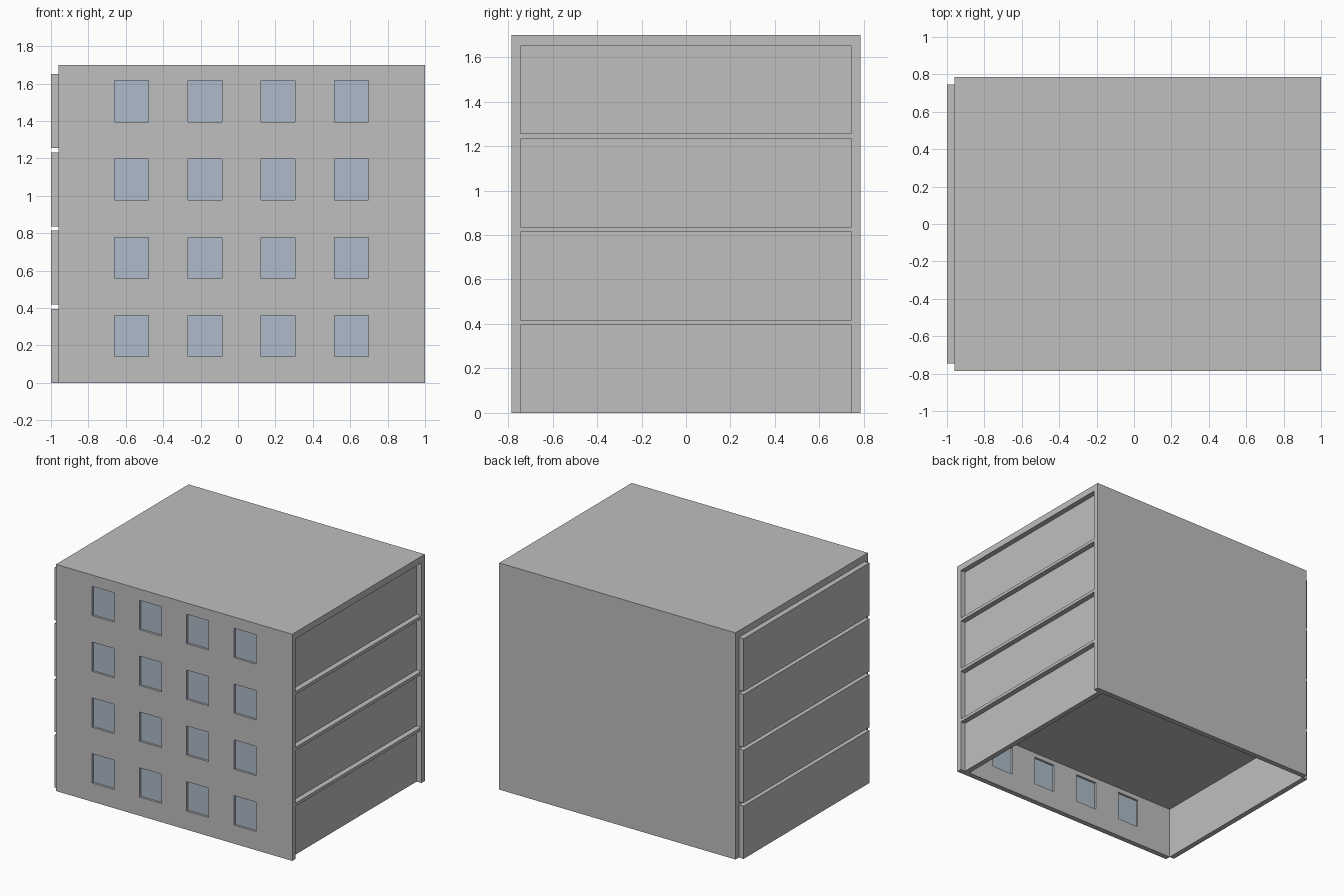
import bpy, bmesh

if "Cube" in bpy.data.objects:
    bpy.data.objects.remove(bpy.data.objects["Cube"])


def material(name, rgb):
    m = bpy.data.materials.new(name)
    m.diffuse_color = (*rgb, 1.0)
    m.use_nodes = True
    m.node_tree.nodes["Principled BSDF"].inputs["Base Color"].default_value = m.diffuse_color
    return m


GREY = material("concrete_grey", (0.52, 0.52, 0.52))
BLUE = material("pale_blue_glass", (0.42, 0.50, 0.59))

X0, X1 = -0.96, 1.0          # shell ends
Y, WALL, H = 0.785, 0.04, 1.70
IN = Y - WALL                # inner face of the long walls
PITCH, ROOM = 0.4185, 0.395  # storey spacing and clear room height
FLOORS = 4


def finish(name, bm, mat):
    mesh = bpy.data.meshes.new(name)
    bm.to_mesh(mesh)
    bm.free()
    mesh.materials.append(mat)
    ob = bpy.data.objects.new(name, mesh)
    bpy.context.collection.objects.link(ob)
    return ob


def box(name, x, y, z, mat=GREY):
    """Box from (min, max) pairs on each axis."""
    bm = bmesh.new()
    bmesh.ops.create_cube(bm, size=1.0)
    for v in bm.verts:
        v.co = [r[0] if c < 0 else r[1] for c, r in zip(v.co, (x, y, z))]
    return finish(name, bm, mat)


# Window openings as (min, max) spans
cols = [(-0.66 + 0.392 * i, -0.478 + 0.392 * i) for i in range(4)]
rows = [(0.14 + PITCH * k, 0.36 + PITCH * k) for k in range(FLOORS)]

# Front wall: grid sheet with the window cells left out, then thickened
xs = [X0] + [c for span in cols for c in span] + [X1]
zs = [0.0] + [c for span in rows for c in span] + [H]
bm = bmesh.new()
grid = [[bm.verts.new((x, -Y, z)) for z in zs] for x in xs]
for i in range(len(xs) - 1):
    for k in range(len(zs) - 1):
        if i % 2 and k % 2:
            continue
        bm.faces.new((grid[i][k], grid[i + 1][k],
                      grid[i + 1][k + 1], grid[i][k + 1]))
front = finish("front_wall", bm, GREY)
solid = front.modifiers.new("thickness", "SOLIDIFY")
solid.thickness = WALL
solid.offset = -1.0

# Window panes set in the middle of the wall
for k, z in enumerate(rows):
    for i, x in enumerate(cols):
        box(f"window_pane_{k + 1}_{i + 1}", x,
            (-Y + 0.016, -Y + 0.024), z, BLUE)

# Back wall and roof
box("back_wall", (X0, X1), (IN, Y), (0, H))
box("roof", (X0, X1), (-IN, IN), (PITCH * 3 + ROOM, H))

# Storeys: recessed panel on the right, projecting panel on the left, slab above
for k in range(FLOORS):
    z = (PITCH * k, PITCH * k + ROOM)
    box(f"right_panel_{k + 1}", (0.92, 0.96), (-IN, IN), z)
    box(f"left_panel_{k + 1}", (-1.0, X0), (-IN, IN), z)
    if k < FLOORS - 1:
        box(f"floor_slab_{k + 1}", (X0, X1), (-IN, IN), (z[1], PITCH * (k + 1)))
